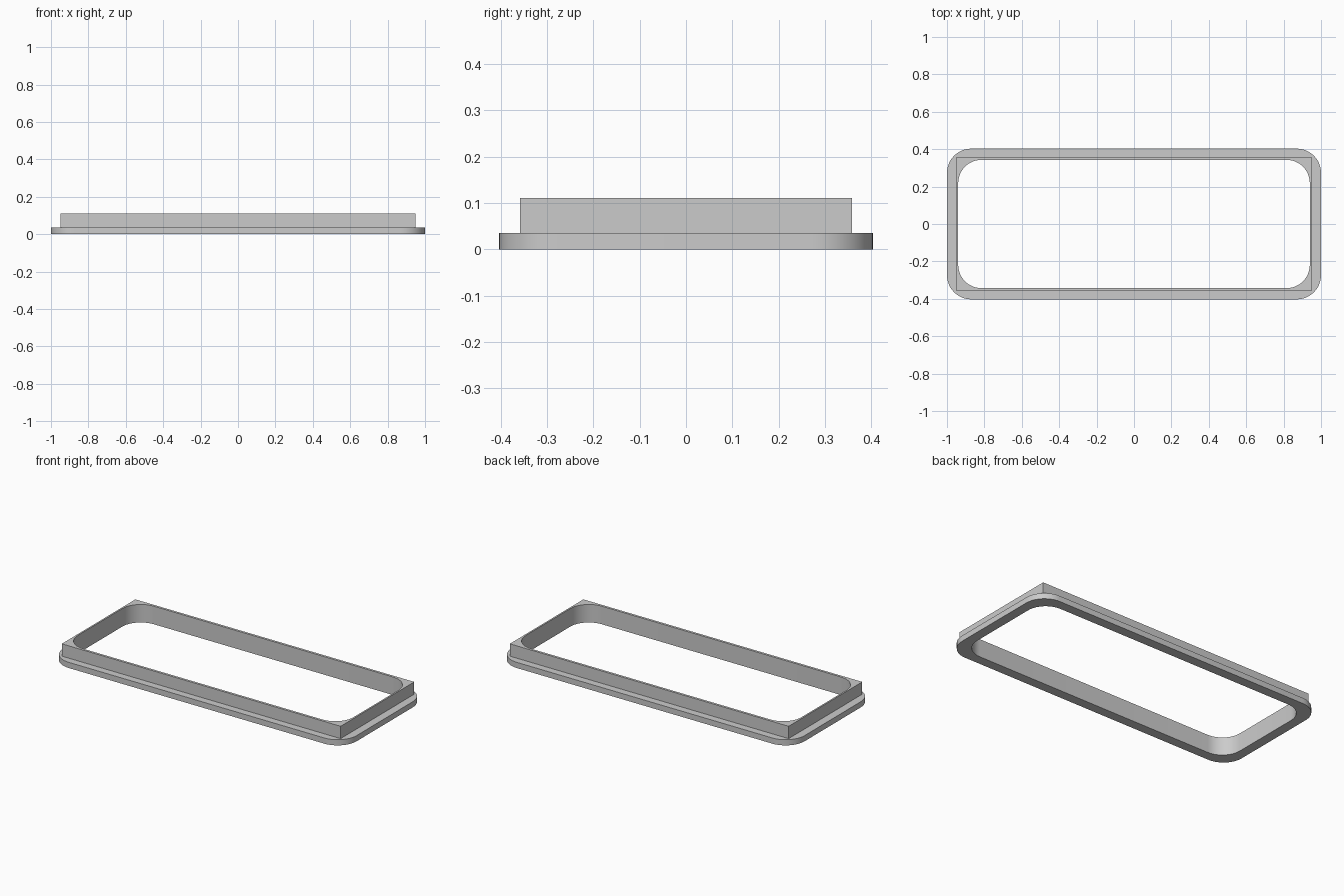
import bpy, bmesh, math

if "Cube" in bpy.data.objects:
    bpy.data.objects.remove(bpy.data.objects["Cube"])

STEPS = 12  # segments per rounded corner

grey = bpy.data.materials.new("plain grey")
grey.use_nodes = True
colour = (0.6, 0.6, 0.6, 1)
grey.diffuse_color = colour
grey.node_tree.nodes["Principled BSDF"].inputs["Base Color"].default_value = colour


def rounded_loop(bm, half_x, half_y, radius, z):
    """Counter-clockwise rounded rectangle; radius 0 gives a sharp corner."""
    verts = []
    for corner, (sx, sy) in enumerate([(1, 1), (-1, 1), (-1, -1), (1, -1)]):
        for i in range(STEPS + 1):
            a = (corner + i / STEPS) * math.pi / 2
            verts.append(bm.verts.new((sx * (half_x - radius) + radius * math.cos(a),
                                       sy * (half_y - radius) + radius * math.sin(a), z)))
    return verts


FLANGE_TOP, COLLAR_TOP = 0.035, 0.111
HOLE = (0.94, 0.343, 0.125)
FLANGE = (1.0, 0.403, 0.13)
COLLAR = (0.95, 0.358, 0)

# Cross-section: up the rounded flange, in to the square collar, down the hole
section = [(HOLE, 0), (FLANGE, 0), (FLANGE, FLANGE_TOP),
           (COLLAR, FLANGE_TOP), (COLLAR, COLLAR_TOP), (HOLE, COLLAR_TOP)]

bm = bmesh.new()
loops = [rounded_loop(bm, *shape, z) for shape, z in section]
count = len(loops[0])
for k, lower in enumerate(loops):
    upper = loops[(k + 1) % len(loops)]
    for i in range(count):
        j = (i + 1) % count
        bm.faces.new((lower[i], lower[j], upper[j], upper[i]))
bmesh.ops.remove_doubles(bm, verts=bm.verts, dist=0.0001)
bmesh.ops.recalc_face_normals(bm, faces=bm.faces)

mesh = bpy.data.meshes.new("flanged_frame")
bm.to_mesh(mesh)
bm.free()
mesh.materials.append(grey)
frame = bpy.data.objects.new("flanged_frame", mesh)
bpy.context.collection.objects.link(frame)

# Smooth the rounded corners, keep the rims crisp
bpy.ops.object.select_all(action="DESELECT")
frame.select_set(True)
bpy.context.view_layer.objects.active = frame
bpy.ops.object.shade_smooth_by_angle(angle=math.radians(30))
